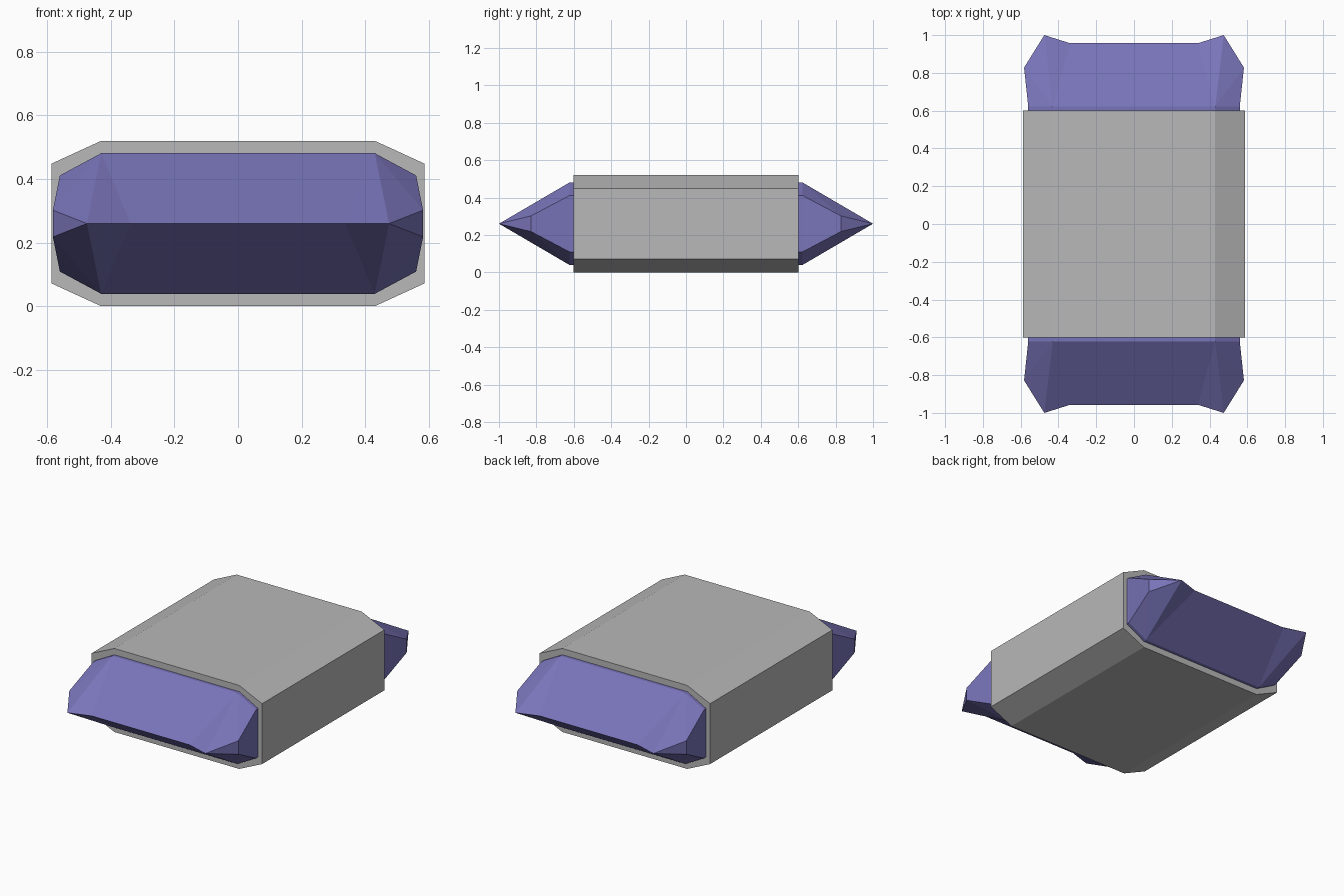
import bpy, bmesh

if "Cube" in bpy.data.objects:
    bpy.data.objects.remove(bpy.data.objects["Cube"])

def material(name, rgb):
    m = bpy.data.materials.new(name)
    m.diffuse_color = (*rgb, 1)
    m.use_nodes = True
    m.node_tree.nodes["Principled BSDF"].inputs["Base Color"].default_value = m.diffuse_color
    return m

grey = material("wrapper grey", (0.48, 0.48, 0.48))
purple = material("wrapper purple", (0.19, 0.175, 0.485))
MID = 0.26  # height of the centre line

def finish(name, bm, mat):
    bmesh.ops.remove_doubles(bm, verts=bm.verts, dist=0.0001)
    bmesh.ops.recalc_face_normals(bm, faces=bm.faces)
    me = bpy.data.meshes.new(name)
    bm.to_mesh(me)
    bm.free()
    me.materials.append(mat)
    ob = bpy.data.objects.new(name, me)
    bpy.context.collection.objects.link(ob)
    return ob

def octagon(hx, cx, hz, cz, y):
    # chamfered rectangle, hx/hz half sizes and cx/cz chamfered half sizes
    q = [(cx, hz), (hx, cz), (hx, -cz), (cx, -hz)]
    q += [(-x, z) for x, z in reversed(q)]
    return [(x, y, MID + z) for x, z in q]

def bridge(bm, a, b):
    n = len(a)
    for i in range(n):
        j = (i + 1) % n
        bm.faces.new((a[i], a[j], b[j], b[i]))

# Central body: chamfered prism
bm = bmesh.new()
rings = [[bm.verts.new(p) for p in octagon(0.587, 0.43, 0.26, 0.188, y)] for y in (-0.602, 0.602)]
bridge(bm, *rings)
for r in rings:
    bm.faces.new(r)
finish("body", bm, grey)

# Pinched ends: short collar, then taper to a flared flat edge
def pinched_end(name, side):
    bm = bmesh.new()
    base, collar = [[bm.verts.new((x, y * side, z)) for x, y, z in octagon(0.56, 0.43, 0.221, 0.151, y)]
                    for y in (0.59, 0.622)]
    bridge(bm, base, collar)
    bm.faces.new(base)

    def face(*pts):
        bm.faces.new([bm.verts.new((x, y * side, MID + z)) for x, y, z in pts])

    for u in (1, -1):
        # broad sloping panel
        face((-0.43, 0.622, 0.221 * u), (0.43, 0.622, 0.221 * u), (0.338, 0.957, 0), (-0.338, 0.957, 0))
        for s in (1, -1):
            a, b = (0.43 * s, 0.622, 0.221 * u), (0.56 * s, 0.622, 0.151 * u)
            c, tip = (0.582 * s, 0.828, 0.042 * u), (0.475 * s, 1.0, 0)
            face(a, tip, (0.338 * s, 0.957, 0))
            face(a, c, tip)
            face(a, b, c)
    for s in (1, -1):
        b, c = (0.56 * s, 0.622, 0.151), (0.582 * s, 0.828, 0.042)
        b2, c2 = (b[0], b[1], -b[2]), (c[0], c[1], -c[2])
        face(b, b2, c2, c)
        face(c, c2, (0.475 * s, 1.0, 0))
    finish(name, bm, purple)

pinched_end("front_pinched_end", -1)
pinched_end("back_pinched_end", 1)
